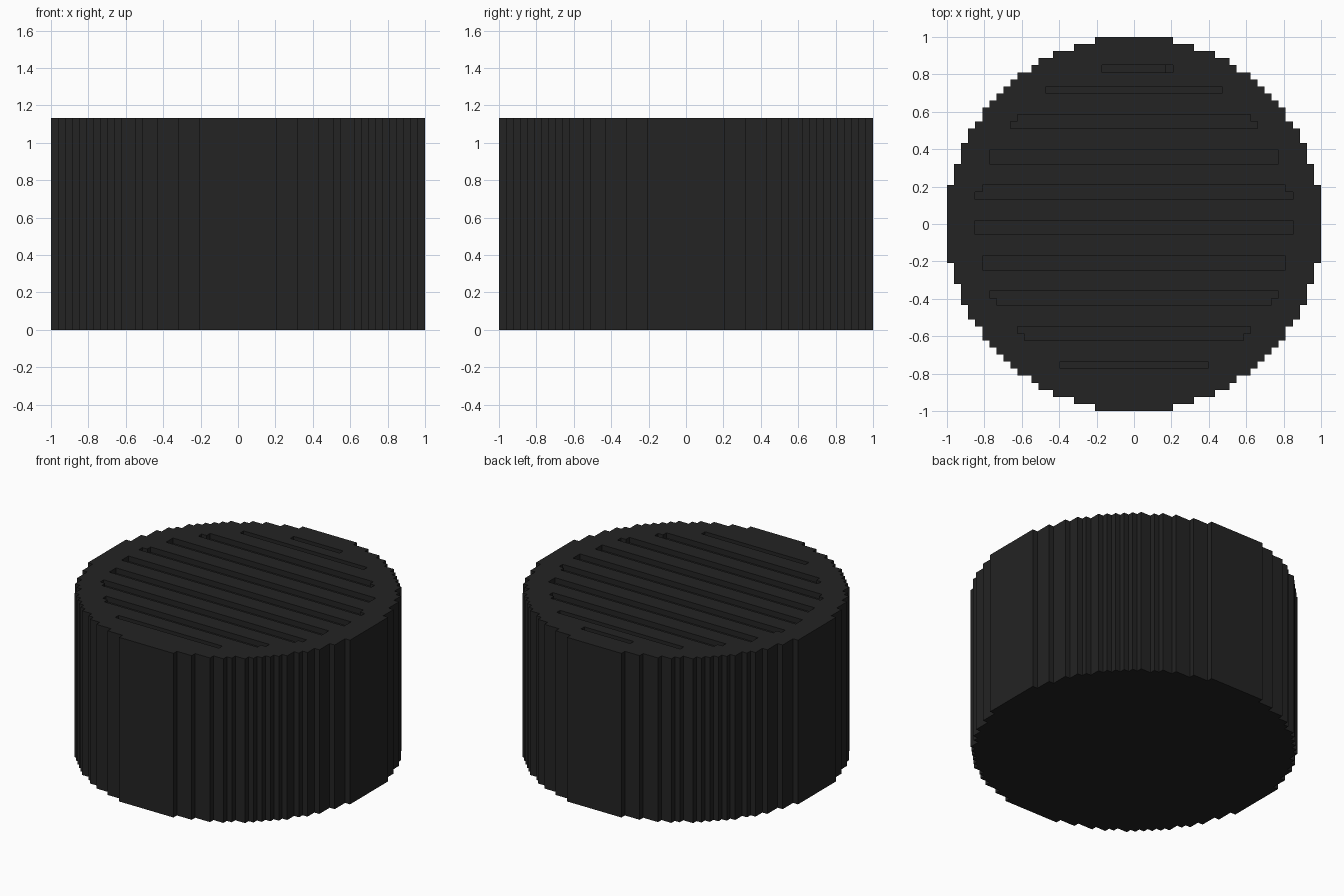
import bpy, bmesh, math

if "Cube" in bpy.data.objects:
    bpy.data.objects.remove(bpy.data.objects["Cube"])

N = 53                  # blocks across the disc
U = 2 / N               # block size
H = 30 * U              # total height

mat = bpy.data.materials.new("charcoal black")
mat.diffuse_color = (0.017, 0.017, 0.017, 1)
mat.use_nodes = True
mat.node_tree.nodes["Principled BSDF"].inputs["Base Color"].default_value = mat.diffuse_color


def outline(rows):
    """Stepped outline of stacked block rows (row, left, right), lowest first."""
    pts = []
    for j, a, b in rows:
        pts += [(b + .5, j - .5), (b + .5, j + .5)]
    for j, a, b in reversed(rows):
        pts += [(a - .5, j + .5), (a - .5, j - .5)]
    # drop repeated points, then points in the middle of straight runs
    pts = [p for i, p in enumerate(pts) if p != pts[i - 1]]
    n = len(pts)
    return [p for i, p in enumerate(pts)
            if not any(pts[i - 1][k] == p[k] == pts[(i + 1) % n][k] for k in (0, 1))]


def add_prism(bm, rows, z0, z1):
    face = bm.faces.new([bm.verts.new((x * U, y * U, z0)) for x, y in outline(rows)])
    top = bmesh.ops.extrude_face_region(bm, geom=[face], use_keep_orig=True)["geom"]
    for v in top:
        if isinstance(v, bmesh.types.BMVert):
            v.co.z = z1


def make_object(name, prisms):
    bm = bmesh.new()
    for rows, z0, z1 in prisms:
        add_prism(bm, rows, z0, z1)
    bmesh.ops.recalc_face_normals(bm, faces=bm.faces[:])
    me = bpy.data.meshes.new(name)
    bm.to_mesh(me)
    bm.free()
    me.materials.append(mat)
    ob = bpy.data.objects.new(name, me)
    bpy.context.collection.objects.link(ob)
    return ob


# Round body: every block whose centre lies inside the circle
R = N / 2
disc = []
for j in range(-26, 27):
    w = int(math.sqrt(R * R - j * j))
    disc.append((j, -w, w))
body = make_object("round_body", [(disc, 0, H)])

# Parallel grooves in the top: {row: half width in blocks}
grooves = [{-20: 10}, {-16: 15, -15: 16}, {-11: 19, -10: 20}, {-6: 21, -5: 21},
           {-1: 22, 0: 22}, {4: 22, 5: 21}, {9: 20, 10: 20}, {14: 17, 15: 16}, {19: 12}]
cuts = [([(j, -w, w) for j, w in g.items()], H - U, H + U) for g in grooves]
cuts.append(([(22, -4, 5)], H - U, H + U))
groove_cutter = make_object("groove_cutter", cuts)

# Small deeper pit at the end of the rear groove
pit_cutter = make_object("pit_cutter", [([(22, 5, 5)], H - 2 * U, H + U)])

for cutter in (groove_cutter, pit_cutter):
    mod = body.modifiers.new(cutter.name, 'BOOLEAN')
    mod.operation = 'DIFFERENCE'
    mod.solver = 'EXACT'
    mod.object = cutter
    cutter.hide_render = True
    cutter.display_type = 'WIRE'
